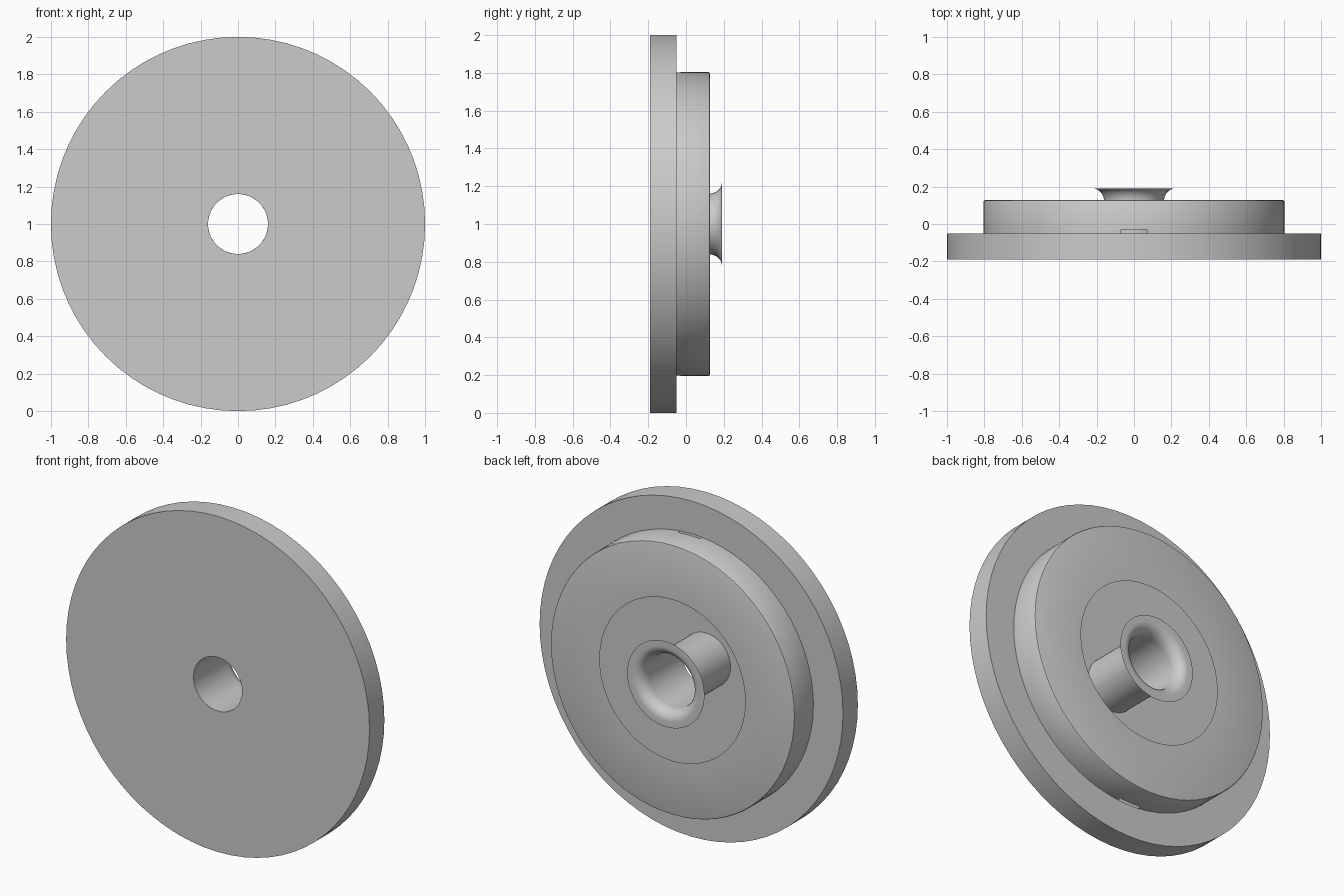
import bpy, bmesh, math

if "Cube" in bpy.data.objects:
    bpy.data.objects.remove(bpy.data.objects["Cube"])


def lathe(name, profile, segments, drop=None):
    """Revolve (radius, y) points about the y axis through z = 1, as a thin shell."""
    bm = bmesh.new()
    rings = []
    for r, y in profile:
        rings.append([bm.verts.new((r * math.sin(2 * math.pi * i / segments), y,
                                    1 + r * math.cos(2 * math.pi * i / segments)))
                      for i in range(segments)])
    for k, (a, b) in enumerate(zip(rings, rings[1:])):
        for i in range(segments):
            if drop and drop(k, i):
                continue
            j = (i + 1) % segments
            bm.faces.new((a[i], a[j], b[j], b[i]))
    bmesh.ops.recalc_face_normals(bm, faces=bm.faces)
    mesh = bpy.data.meshes.new(name)
    bm.to_mesh(mesh)
    bm.free()
    obj = bpy.data.objects.new(name, mesh)
    bpy.context.collection.objects.link(obj)
    bpy.ops.object.select_all(action='DESELECT')
    obj.select_set(True)
    bpy.context.view_layer.objects.active = obj
    bpy.ops.object.shade_smooth_by_angle(angle=math.radians(30))
    return obj


FRONT, STEP, LIP, BACK = -0.19, -0.05, 0.127, 0.19
BORE = 0.16

# Front plate with its outer rim and the step face behind it
lathe("flange", [(BORE, FRONT), (1.0, FRONT), (1.0, STEP), (0.805, STEP)], 72)

# Raised drum, open in the middle, with small slots at top and bottom of its base
SEG = 72
slots = {0, SEG - 1, SEG // 2 - 1, SEG // 2}
lathe("drum", [(0.805, STEP), (0.805, -0.03), (0.805, 0.119),
               (0.802, 0.125), (0.796, LIP), (0.48, LIP)], SEG,
      drop=lambda band, i: band == 0 and i in slots)

# Central tube flaring into a flat thin collar
flare = [(0.22 - 0.06 * math.cos(t), 0.12 + 0.07 * math.sin(t))
         for t in (math.pi / 2 * n / 8 for n in range(9))]
lathe("flared_tube", [(BORE, FRONT)] + flare + [(0.255, BACK)], 48)
